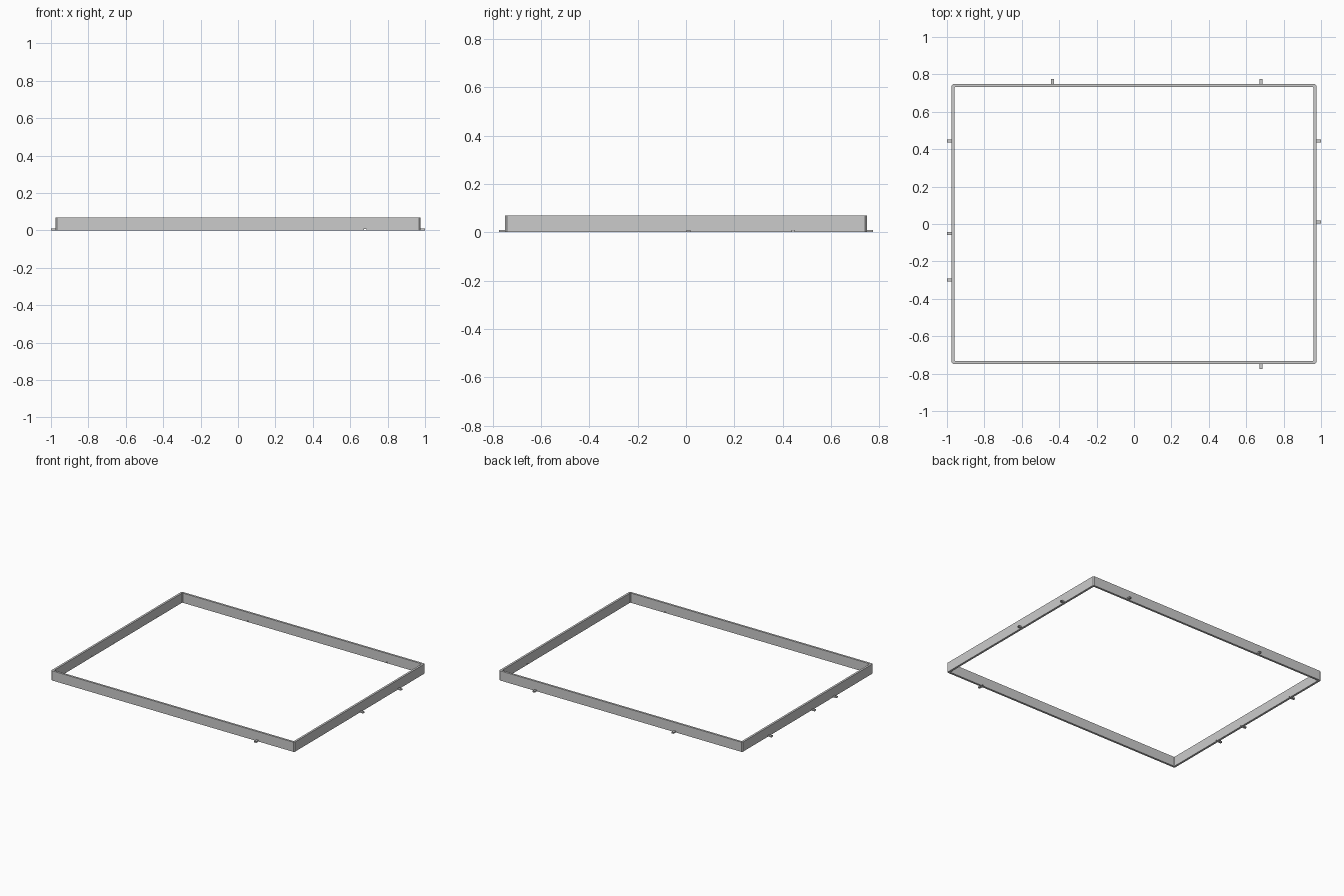
import bpy, bmesh
from math import pi
from mathutils import Matrix

if "Cube" in bpy.data.objects:
    bpy.data.objects.remove(bpy.data.objects["Cube"])

HX, HY, H, T = 0.975, 0.748, 0.07, 0.015   # outer half sizes, height, wall
L = 0.026                                  # how far the channels stick out
W, TH = 0.016, 0.010                       # channel outer width and height


def outline(hx, hy, c):
    # rectangle with small cut corners, counter-clockwise
    return [(hx, -hy + c), (hx, hy - c), (hx - c, hy), (-hx + c, hy),
            (-hx, hy - c), (-hx, -hy + c), (-hx + c, -hy), (hx - c, -hy)]


def ring(name, outer, inner, length, matrix=Matrix()):
    # hollow prism between two matching outlines, extruded along local z
    bm = bmesh.new()
    loops = [[bm.verts.new((x, y, z)) for x, y in pts]
             for pts, z in ((outer, 0), (outer, length), (inner, length), (inner, 0))]
    n = len(outer)
    for a in range(4):
        p, q = loops[a], loops[(a + 1) % 4]
        for i in range(n):
            j = (i + 1) % n
            bm.faces.new((p[i], p[j], q[j], q[i]))
    bmesh.ops.recalc_face_normals(bm, faces=bm.faces)
    bm.transform(matrix)
    mesh = bpy.data.meshes.new(name)
    bm.to_mesh(mesh)
    bm.free()
    ob = bpy.data.objects.new(name, mesh)
    bpy.context.collection.objects.link(ob)
    return ob


# rectangular frame wall
frame = ring("frame_wall", outline(HX, HY, 0.007),
             outline(HX - T, HY - T, 0.004), H)

# small open channels through the wall: (angle of outward side, position)
channels = [(0, 0.444), (0, 0.01),
            (pi, 0.444), (pi, -0.05), (pi, -0.30),
            (pi / 2, -0.435), (pi / 2, 0.68), (-pi / 2, 0.68)]
w, t = W / 2, 0.002
outer = [(-w, 0), (w, 0), (w, TH), (-w, TH)]
inner = [(-w + t, t), (w - t, t), (w - t, TH - t), (-w + t, TH - t)]
# local x -> sideways, local y -> up, local z -> outward
stand = Matrix(((0, 0, 1, 0), (1, 0, 0, 0), (0, 1, 0, 0), (0, 0, 0, 1)))

cut_bm = bmesh.new()
for k, (ang, pos) in enumerate(channels):
    along_x = abs(abs(ang) - pi / 2) < 0.01
    half = HY if along_x else HX
    rot = Matrix.Rotation(ang, 4, 'Z')
    shift = Matrix.Translation((pos, 0, 0) if along_x else (0, pos, 0))
    place = shift @ rot @ Matrix.Translation((half, 0, 0))
    ring(f"channel_{k + 1}", outer, inner, L, place @ stand)
    # matching hole in the wall
    box = (place @ Matrix.Translation((-T / 2, 0, TH / 2))
           @ Matrix.Diagonal((T * 2, W - 2 * t, TH - 2 * t, 1)))
    bmesh.ops.create_cube(cut_bm, size=1, matrix=box)

mesh = bpy.data.meshes.new("hole_cutter")
cut_bm.to_mesh(mesh)
cut_bm.free()
cutter = bpy.data.objects.new("hole_cutter", mesh)
bpy.context.collection.objects.link(cutter)
cutter.hide_render = True
cutter.display_type = 'WIRE'

mod = frame.modifiers.new("holes", 'BOOLEAN')
mod.operation = 'DIFFERENCE'
mod.object = cutter
mod.solver = 'EXACT'

# apply the cut and drop the helper
bpy.context.view_layer.objects.active = frame
frame.select_set(True)
bpy.ops.object.modifier_apply(modifier="holes")
bpy.data.objects.remove(cutter)
